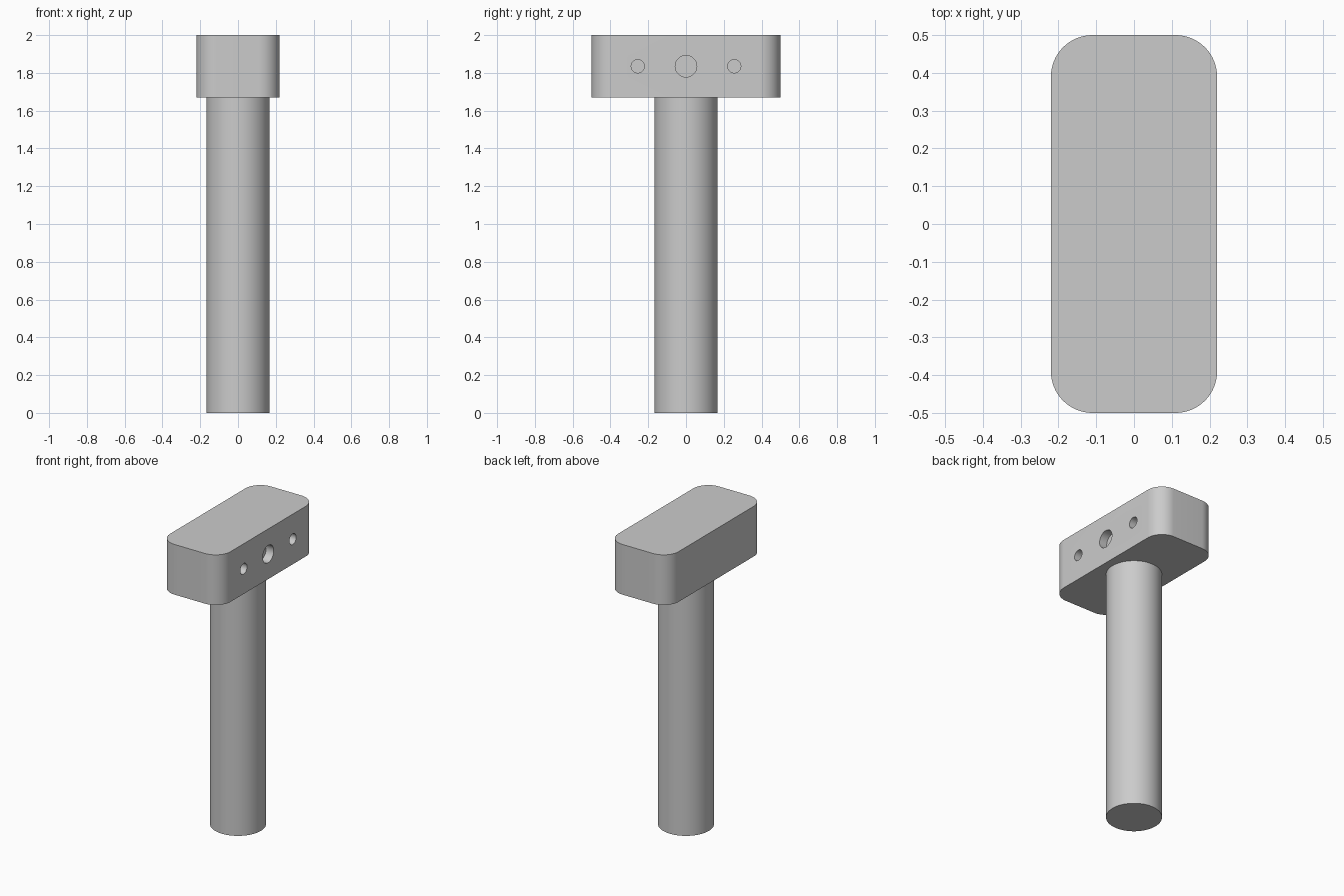
import bpy, bmesh
from math import pi
from mathutils import Matrix

cube = bpy.data.objects.get("Cube")
if cube:
    bpy.data.objects.remove(cube, do_unlink=True)

GREY = (0.6, 0.6, 0.6, 1)
grey = bpy.data.materials.new("plain grey")
grey.use_nodes = True
grey.diffuse_color = GREY
grey.node_tree.nodes["Principled BSDF"].inputs["Base Color"].default_value = GREY


def add_object(name, bm):
    mesh = bpy.data.meshes.new(name)
    bm.to_mesh(mesh)
    bm.free()
    mesh.materials.append(grey)
    obj = bpy.data.objects.new(name, mesh)
    bpy.context.collection.objects.link(obj)
    return obj


def add_cylinder(bm, radius, depth, matrix, segments=64):
    bmesh.ops.create_cone(bm, cap_ends=True, segments=segments, radius1=radius,
                          radius2=radius, depth=depth, matrix=matrix)


def smooth(obj):
    bpy.ops.object.select_all(action="DESELECT")
    obj.select_set(True)
    bpy.context.view_layer.objects.active = obj
    bpy.ops.object.shade_smooth_by_angle()


HEAD_BOTTOM, HEAD_TOP = 1.67, 2.0
HEAD_MID = (HEAD_BOTTOM + HEAD_TOP) / 2
HALF_WIDTH, HALF_LENGTH = 0.22, 0.5

# Round handle
bm = bmesh.new()
add_cylinder(bm, 0.167, HEAD_BOTTOM, Matrix.Translation((0, 0, HEAD_BOTTOM / 2)), 96)
smooth(add_object("handle", bm))

# Head block with rounded upright corners
bm = bmesh.new()
size = Matrix.Diagonal((2 * HALF_WIDTH, 2 * HALF_LENGTH, HEAD_TOP - HEAD_BOTTOM, 1))
bmesh.ops.create_cube(bm, size=1, matrix=Matrix.Translation((0, 0, HEAD_MID)) @ size)
uprights = [e for e in bm.edges if abs(e.verts[0].co.z - e.verts[1].co.z) > 0.1]
bmesh.ops.bevel(bm, geom=uprights, offset=0.11, segments=16, profile=0.5, affect="EDGES")
head = add_object("head", bm)

# Blind holes in one long side: a large one between two small ones
HOLE_DEPTH = 0.055
bm = bmesh.new()
for y, radius in ((-0.255, 0.035), (0, 0.057), (0.255, 0.035)):
    place = Matrix.Translation((HALF_WIDTH, y, HEAD_MID)) @ Matrix.Rotation(pi / 2, 4, "Y")
    add_cylinder(bm, radius, 2 * HOLE_DEPTH, place)
cutter = add_object("hole_cutter", bm)

cut = head.modifiers.new("holes", "BOOLEAN")
cut.operation = "DIFFERENCE"
cut.solver = "EXACT"
cut.object = cutter
bpy.context.view_layer.objects.active = head
bpy.ops.object.modifier_apply(modifier=cut.name)
bpy.data.objects.remove(cutter, do_unlink=True)
smooth(head)
